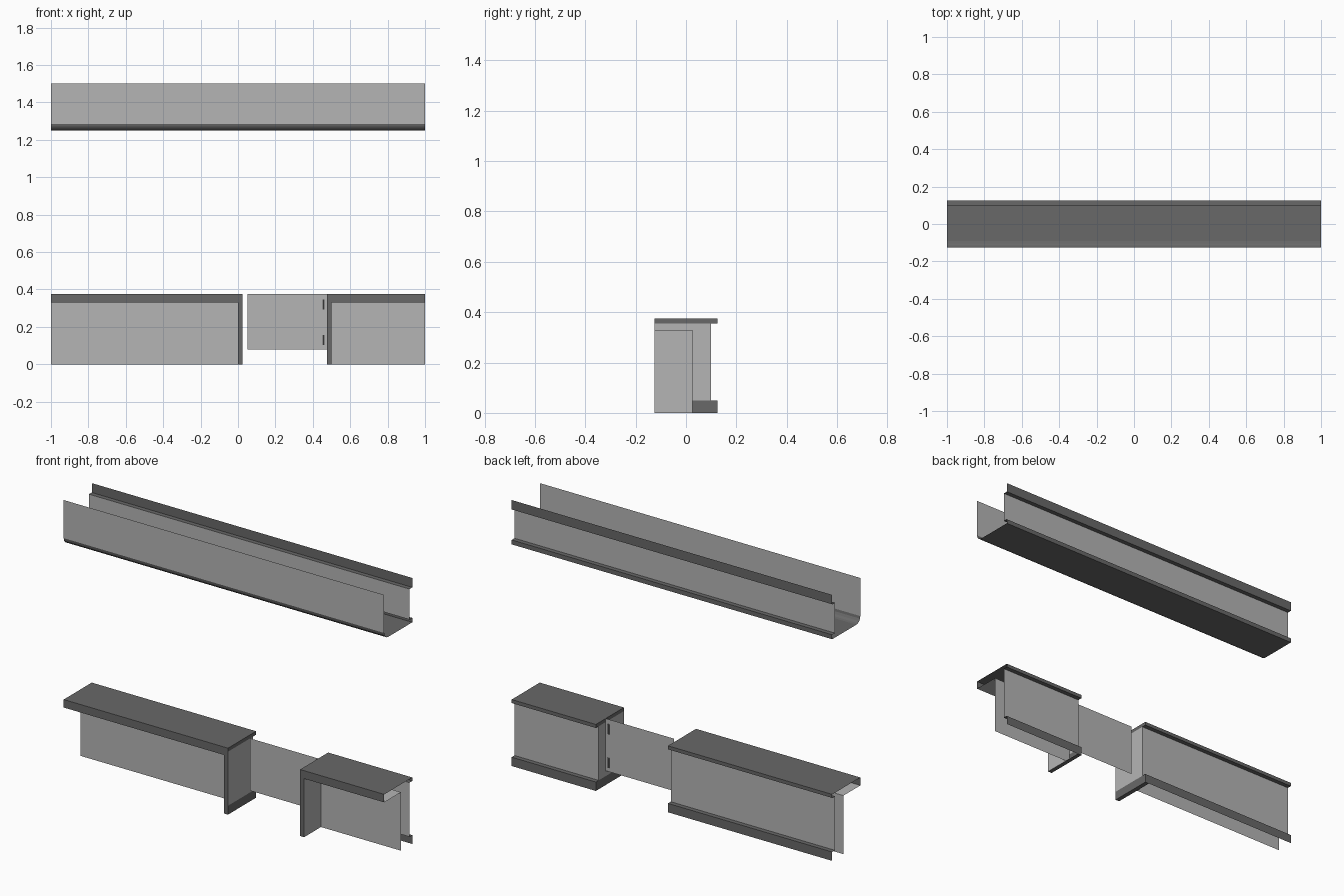
import bpy, math

if "Cube" in bpy.data.objects:
    bpy.data.objects.remove(bpy.data.objects["Cube"])


def material(name, v):
    m = bpy.data.materials.new(name)
    m.diffuse_color = (v, v, v, 1)
    m.use_nodes = True
    m.node_tree.nodes["Principled BSDF"].inputs["Base Color"].default_value = m.diffuse_color
    return m


MATS = [material("light_panel", 0.46), material("dark_trim", 0.14)]
L, D = 0, 1


def make(name, faces):
    """Build one object from (corner list, material index) faces."""
    verts, polys = [], []
    for corners, _ in faces:
        polys.append(range(len(verts), len(verts) + len(corners)))
        verts += corners
    mesh = bpy.data.meshes.new(name)
    mesh.from_pydata(verts, [], [tuple(p) for p in polys])
    for m in MATS:
        mesh.materials.append(m)
    for poly, (_, mat) in zip(mesh.polygons, faces):
        poly.material_index = mat
    obj = bpy.data.objects.new(name, mesh)
    bpy.context.collection.objects.link(obj)
    return obj


def extrude(profile, x0, x1):
    """Sheet along x; each (y, z, mat) point colours the strip leading to it."""
    return [([(x0, a[0], a[1]), (x1, a[0], a[1]), (x1, b[0], b[1]), (x0, b[0], b[1])], b[2])
            for a, b in zip(profile, profile[1:])]


def x_rect(x, y0, y1, z0, z1, facing):
    """Rectangle across x, facing +x or -x."""
    c = [(x, y0, z0), (x, y1, z0), (x, y1, z1), (x, y0, z1)]
    return c if facing > 0 else c[::-1]


# overhead channel: back fascia, ledge, floor, rounded front edge, front panel
R = 0.035
curve = [(-0.125 + R - R * math.sin(t), 1.25 + R - R * math.cos(t), D)
         for t in (math.radians(a) for a in (0, 22.5, 45, 67.5, 90))]
channel = [(0.125, 1.5, D), (0.125, 1.447, D), (0.1, 1.447, D), (0.1, 1.275, L),
           (0.125, 1.275, D), (0.125, 1.25, D)] + curve + [(-0.125, 1.5, L)]
make("overhead_channel", extrude(channel, -1, 1))

# counters: front wall, soffit, front lip, top, back lip, back wall, skirting
counter = [(0.025, 0, L), (0.025, 0.33, L), (-0.125, 0.33, L), (-0.125, 0.375, D),
           (0.125, 0.375, D), (0.125, 0.355, D), (0.1, 0.355, D), (0.1, 0.05, L),
           (0.125, 0.05, D), (0.125, 0, D)]
for side, x0, x1 in (("left", -1, 0.025), ("right", 0.475, 1)):
    make(side + "_counter", extrude(counter, x0, x1))

# end panels beside the opening
for side, outer, inner, s in (("left", 0.025, 0.0, 1), ("right", 0.475, 0.5, -1)):
    a, b = min(outer, inner), max(outer, inner)
    make(side + "_end_panel", [
        (x_rect(outer, -0.125, 0.125, 0.355, 0.375, s), D),
        (x_rect(outer, -0.125, 0.1, 0.05, 0.355, s), L),
        (x_rect(outer, -0.125, 0.125, 0, 0.05, s), D),
        (x_rect(inner, -0.125, 0.025, 0, 0.33, -s), L),
        ([(a, -0.125, 0), (b, -0.125, 0), (b, -0.125, 0.33), (a, -0.125, 0.33)], D),
        ([(a, -0.125, 0), (a, 0.125, 0), (b, 0.125, 0), (b, -0.125, 0)], D)])


def y_rect(x0, x1, y, z0, z1):
    return [(x0, y, z0), (x1, y, z0), (x1, y, z1), (x0, y, z1)]


# swing door and its hinge post
make("swing_door", [(y_rect(0.05, 0.445, 0.037, 0.08, 0.375), L)])
make("hinge_post", [(y_rect(0.445, 0.475, 0.037, 0.08, 0.375), L)])

# hinges
for name, z in (("lower_hinge", 0.13), ("upper_hinge", 0.32)):
    bpy.ops.mesh.primitive_cylinder_add(vertices=8, radius=0.006, depth=0.055,
                                        location=(0.457, 0.037, z))
    hinge = bpy.context.object
    hinge.name = name
    hinge.data.materials.append(MATS[D])
